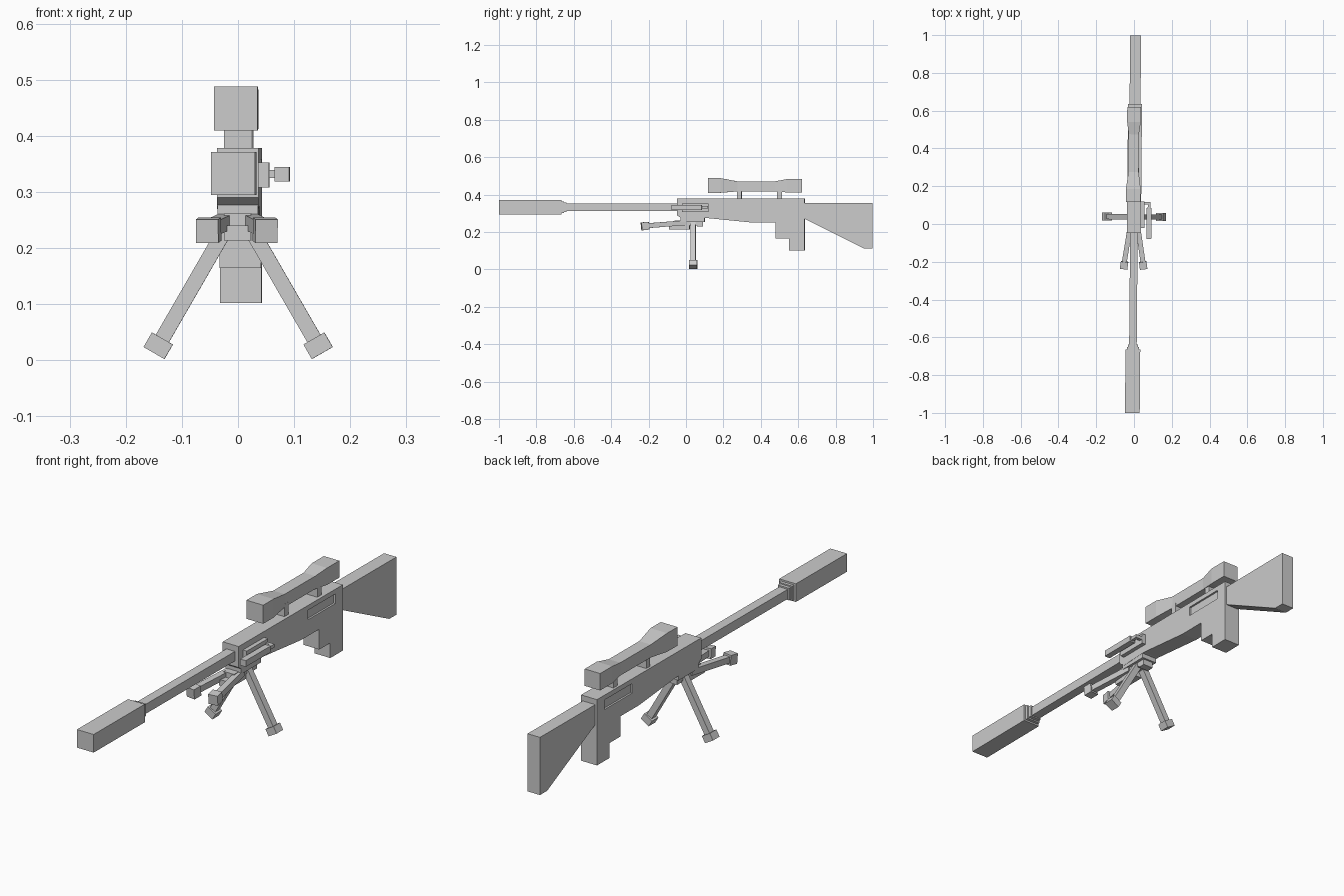
import bpy, bmesh, math
from mathutils import Vector, Matrix

if "Cube" in bpy.data.objects:
    bpy.data.objects.remove(bpy.data.objects["Cube"])

YAW = Matrix.Rotation(math.radians(-0.5), 4, 'Z')  # the whole model is turned very slightly


def finish(name, bm):
    bmesh.ops.recalc_face_normals(bm, faces=bm.faces)
    bmesh.ops.transform(bm, matrix=YAW, verts=bm.verts)
    me = bpy.data.meshes.new(name)
    bm.to_mesh(me)
    bm.free()
    ob = bpy.data.objects.new(name, me)
    bpy.context.collection.objects.link(ob)
    return ob


def box(name, x, y, z):
    bm = bmesh.new()
    size = [b - a for a, b in (x, y, z)]
    mid = Vector([(a + b) / 2 for a, b in (x, y, z)])
    bmesh.ops.create_cube(bm, size=1, matrix=Matrix.Translation(mid) @ Matrix.Diagonal((*size, 1)))
    return finish(name, bm)


def loft(name, sections, cx=0.0):
    """Rectangular sections along y: (y, half width, z low, z high)."""
    bm = bmesh.new()
    rings = [[bm.verts.new((cx + s * w, y, z)) for s, z in ((-1, lo), (1, lo), (1, hi), (-1, hi))]
             for y, w, lo, hi in sections]
    for a, b in zip(rings, rings[1:]):
        for i in range(4):
            j = (i + 1) % 4
            bm.faces.new((a[i], a[j], b[j], b[i]))
    bm.faces.new(rings[0])
    bm.faces.new(rings[-1])
    return finish(name, bm)


def extrude_side(name, profile, half):
    """Side profile of (y, z) points, extruded across x."""
    bm = bmesh.new()
    face = bm.faces.new([bm.verts.new((-half, y, z)) for y, z in profile])
    out = bmesh.ops.extrude_face_region(bm, geom=[face])
    bmesh.ops.translate(bm, vec=(2 * half, 0, 0),
                        verts=[v for v in out['geom'] if isinstance(v, bmesh.types.BMVert)])
    return finish(name, bm)


def strut(name, a, b, w, h):
    """Square bar from a to b, w wide and h deep."""
    a, b = Vector(a), Vector(b)
    d = (b - a).normalized()
    side = d.cross(Vector((0, 1, 0)) if abs(d.z) > 0.5 else Vector((0, 0, 1))).normalized()
    up = side.cross(d)
    m = Matrix((side, up, d)).transposed().to_4x4()
    m.translation = (a + b) / 2
    bm = bmesh.new()
    bmesh.ops.create_cube(bm, size=1, matrix=m @ Matrix.Diagonal((w, h, (b - a).length, 1)))
    return finish(name, bm)


# Barrel with muzzle block and stepped collars
loft("muzzle_block", [(-1.0, .039, .295, .371), (-.665, .039, .295, .371)])
loft("muzzle_collar_large", [(-.665, .031, .302, .364), (-.652, .031, .302, .364)])
loft("muzzle_collar_small", [(-.652, .026, .308, .359), (-.638, .026, .308, .359)])
loft("barrel", [(-.64, .02, .313, .353), (-.04, .02, .313, .353)])

# Body with lower stepped block
body = extrude_side("body", [
    (-.048, .378), (-.048, .29), (-.02, .27), (.11, .275), (.36, .25), (.48, .25), (.48, .165),
    (.552, .165), (.552, .102), (.635, .102), (.635, .378)], .037)

# Recessed panels on both sides
for s, label in ((-1, "left"), (1, "right")):
    cut = box(f"panel_cutter_{label}", sorted((s * .029, s * .06)), (.405, .585), (.318, .358))
    cut.hide_render = True
    cut.hide_viewport = True
    mod = body.modifiers.new("panel", 'BOOLEAN')
    mod.operation = 'DIFFERENCE'
    mod.solver = 'EXACT'
    mod.object = cut

# Stock
extrude_side("stock", [(.63, .355), (.997, .355), (.997, .113), (.95, .113), (.63, .273)], .029)

# Scope and its mounts
loft("scope", [(.117, .039, .41, .488), (.185, .039, .41, .488), (.275, .027, .417, .471),
               (.475, .027, .417, .471), (.54, .036, .412, .483), (.62, .036, .412, .483)], -.005)
for i, y in enumerate((.285, .5)):
    box(f"scope_mount_{i + 1}", (-.027, .023), (y - .013, y + .013), (.37, .43))

# Side handle: plate, arm and square grip
loft("handle_plate", [(-.02, .012, .308, .353), (.12, .012, .308, .353)], .043)
box("handle_arm", (.05, .084), (.104, .118), (.325, .339))
loft("handle_rod", [(.08, .007, .325, .339), (.118, .007, .325, .339)], .079)
loft("handle_grip", [(-.078, .013, .319, .345), (.085, .013, .319, .345)], .079)

# Bipod mount under the body
box("mount_plate", (-.036, .036), (-.03, .1), (.255, .28))
box("mount_front_block", (-.024, .024), (-.09, .02), (.214, .24))
box("mount_neck", (-.024, .024), (-.06, .06), (.235, .262))
box("mount_rear_block", (-.024, .024), (.06, .092), (.23, .262))

# Two standing legs and two legs folded forward
for s, label in ((-1, "left"), (1, "right")):
    sn, cs = math.sin(math.radians(30)), math.cos(math.radians(30))
    foot = Vector((s * .15, .038, .013))
    along = Vector((-s * sn, 0, cs))
    strut(f"standing_leg_{label}", foot + along * .02, foot + along * .29, .027, .028)
    strut(f"standing_foot_{label}", foot, foot + along * .03, .043, .043)
    strut(f"folded_leg_{label}", (s * .018, .0, .25), (s * .05, -.205, .234), .026, .026)
    strut(f"folded_foot_{label}", (s * .048, -.2, .234), (s * .053, -.238, .23), .04, .042)
